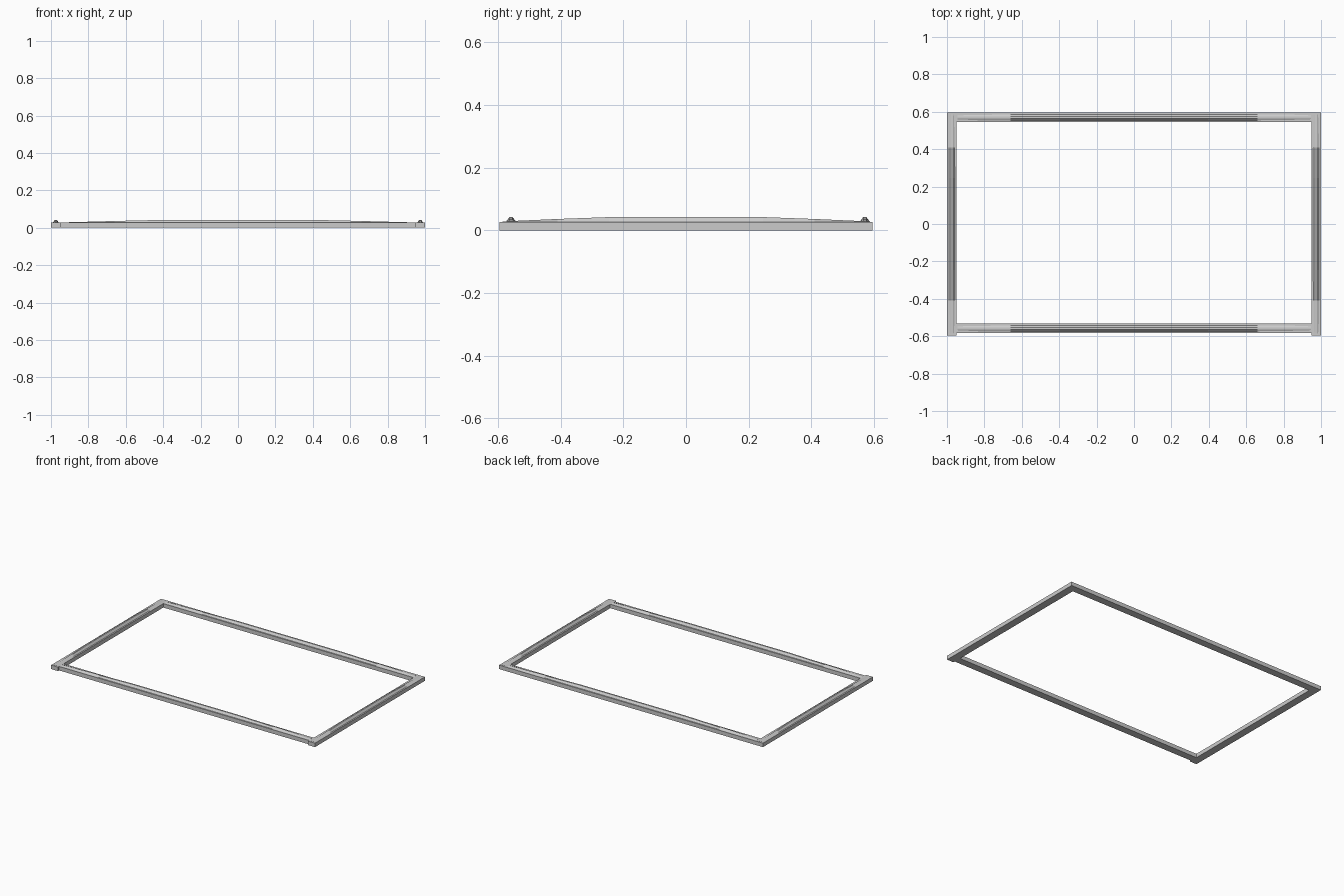
import bpy, bmesh
from mathutils import Matrix, Vector

if "Cube" in bpy.data.objects:
    bpy.data.objects.remove(bpy.data.objects["Cube"])

TOP = 0.027   # height of the flat rail body
RIDGE = 0.015  # extra height of the arched ridge


def make_rail(name, length, ridge_length, width, centre, along_y):
    bm = bmesh.new()
    # rectangular body
    body = Matrix.Translation((0, 0, TOP / 2)) @ Matrix.Diagonal((length, width, TOP, 1))
    bmesh.ops.create_cube(bm, size=1, matrix=body)

    # low-poly ridge, arched along its length and fading at the ends
    stations = [(-1, 0.08), (-0.7, 0.6), (-0.42, 1), (0.42, 1), (0.7, 0.6), (1, 0.08)]
    profile = [(-0.018, 0), (-0.012, 0.45), (-0.005, 1), (0.005, 1), (0.012, 0.45), (0.018, 0)]
    rings = []
    for t, h in stations:
        rings.append([bm.verts.new((t * ridge_length / 2, y, TOP - 0.002 + (RIDGE * h + 0.002) * k))
                      for y, k in profile])
    n = len(profile)
    for a, b in zip(rings, rings[1:]):
        for i in range(n):
            j = (i + 1) % n
            bm.faces.new((a[i], a[j], b[j], b[i]))
    bm.faces.new(rings[0])
    bm.faces.new(rings[-1][::-1])
    bmesh.ops.recalc_face_normals(bm, faces=bm.faces[:])

    if along_y:
        bm.transform(Matrix.Rotation(1.5707963, 4, 'Z'))
    bm.transform(Matrix.Translation(Vector((centre[0], centre[1], 0))))
    mesh = bpy.data.meshes.new(name)
    bm.to_mesh(mesh)
    bm.free()
    obj = bpy.data.objects.new(name, mesh)
    bpy.context.collection.objects.link(obj)


# side rails run the full depth
for name, s in (("left_rail", -1), ("right_rail", 1)):
    make_rail(name, 1.19, 1.17, 0.052, (s * 0.974, 0), True)

# front rail is set back slightly, back rail is flush
make_rail("front_rail", 1.896, 1.89, 0.05, (0, -0.558), False)
make_rail("back_rail", 1.896, 1.89, 0.05, (0, 0.57), False)
